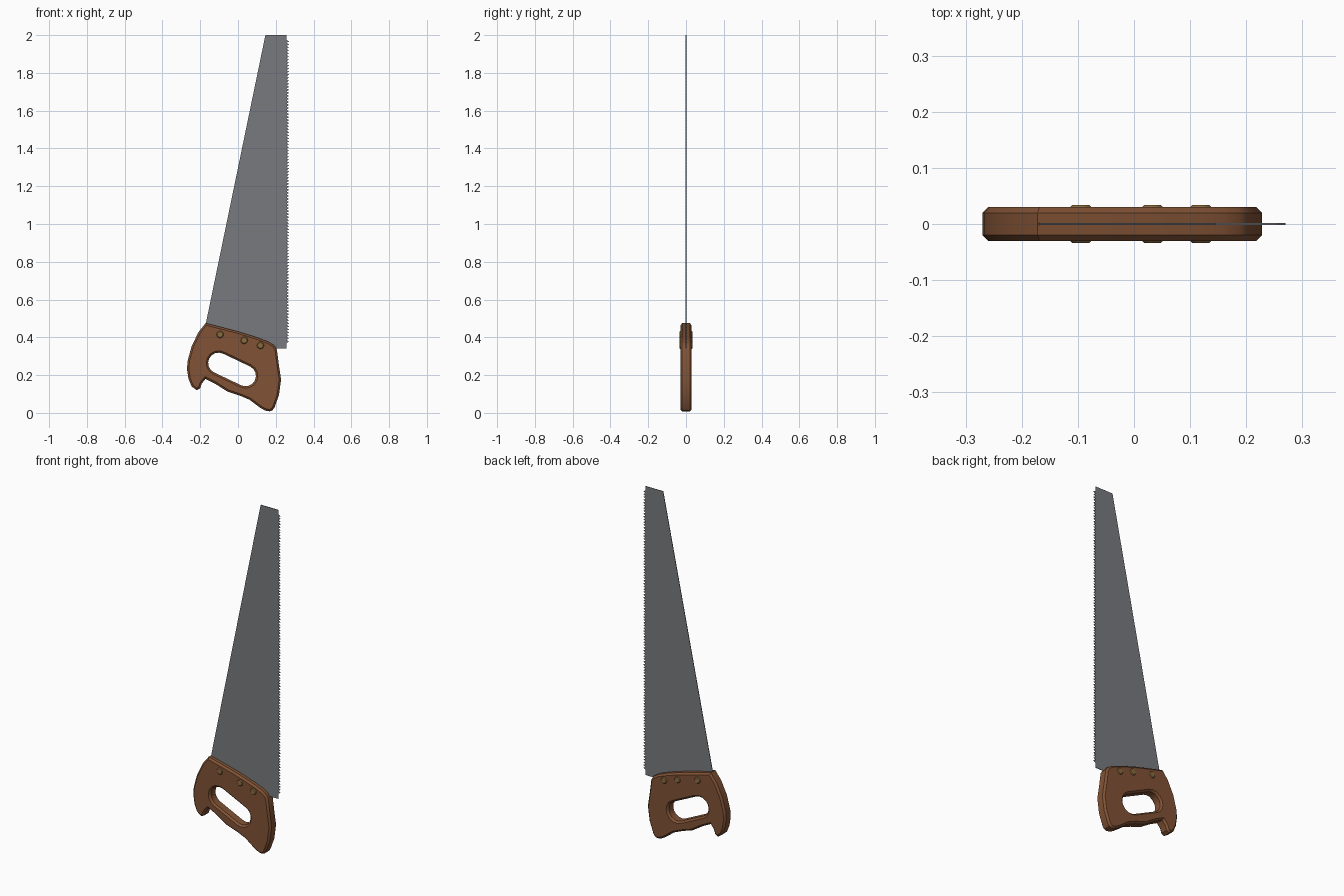
import bpy, bmesh, math
from mathutils import Matrix, Vector

if "Cube" in bpy.data.objects:
    bpy.data.objects.remove(bpy.data.objects["Cube"])


def material(name, rgb):
    m = bpy.data.materials.new(name)
    m.use_nodes = True
    m.diffuse_color = (*rgb, 1)
    m.node_tree.nodes["Principled BSDF"].inputs["Base Color"].default_value = (*rgb, 1)
    return m


wood = material("brown wood", (0.22, 0.085, 0.035))
steel = material("grey steel", (0.19, 0.195, 0.21))
brass = material("dull brass", (0.26, 0.15, 0.05))


def plate(name, loops, half, chamfer, mat):
    """Upright plate from closed x-z outlines (outer first, then holes)."""
    cu = bpy.data.curves.new(name, "CURVE")
    cu.dimensions = "2D"
    cu.fill_mode = "BOTH"
    cu.extrude = half - chamfer
    cu.bevel_depth = chamfer
    cu.bevel_resolution = 0
    cu.offset = -chamfer
    for loop in loops:
        sp = cu.splines.new("POLY")
        sp.points.add(len(loop) - 1)
        for p, (x, z) in zip(sp.points, loop):
            p.co = (x, z, 0, 1)
        sp.use_cyclic_u = True
    ob = bpy.data.objects.new(name, cu)
    bpy.context.collection.objects.link(ob)
    bpy.ops.object.select_all(action="DESELECT")
    ob.select_set(True)
    bpy.context.view_layer.objects.active = ob
    bpy.ops.object.convert(target="MESH")
    ob = bpy.context.object
    ob.data.transform(Matrix.Rotation(math.pi / 2, 4, "X"))
    ob.data.materials.clear()
    ob.data.materials.append(mat)
    bpy.ops.object.shade_smooth_by_angle(angle=math.radians(30))
    return ob


# Handle: outline runs clockwise from the upper left corner, with a grip slot
outline = [(-.172, .475), (-.08, .452), (.01, .428), (.1, .4), (.16, .377), (.192, .358),
           (.206, .335), (.216, .257), (.228, .177), (.217, .095), (.193, .028), (.182, .013),
           (.167, .008), (.145, .012), (.122, .024), (.06, .07), (.008, .092), (-.056, .113),
           (-.124, .156), (-.172, .18), (-.192, .155), (-.2, .13), (-.218, .12), (-.246, .14),
           (-.262, .18), (-.27, .23), (-.267, .275), (-.246, .352), (-.209, .428)]
a, b, r = Vector((-.103, .264)), Vector((.04, .196)), .055
lean = math.atan2(b.y - a.y, b.x - a.x)
slot = []
for centre, start in ((b, lean - math.pi / 2), (a, lean + math.pi / 2)):
    for i in range(9):
        t = start + math.pi * i / 8
        slot.append((centre.x + r * math.cos(t), centre.y + r * math.sin(t)))
plate("handle", [outline[::-1], slot[::-1]], .03, .01, wood)

# Blade: tapered sheet with a row of fine teeth along the right edge
teeth, low, high, root, tip = 100, .37, 1.975, .257, .27
edge = []
for i in range(teeth):
    z = low + (high - low) * i / teeth
    edge += [(root, z), (tip, z + (high - low) / teeth / 2)]
blade = [(-.172, .465), (-.15, .4), (.15, .34), (root, .34)] + edge + [(root, high), (root, 2), (.145, 2)]
plate("blade", [blade], .0015, 0, steel)

# Bolts: low rounded heads on both sides of the handle
for n, (x, z) in enumerate(((-.095, .415), (.033, .384), (.119, .357)), 1):
    bm = bmesh.new()
    bmesh.ops.create_cone(bm, cap_ends=True, segments=12, radius1=.019, radius2=.019, depth=.068)
    rim = [e for e in bm.edges if abs(e.verts[0].co.z - e.verts[1].co.z) < .001]
    bmesh.ops.bevel(bm, geom=rim, offset=.004, segments=1, affect="EDGES")
    bm.transform(Matrix.Translation((x, 0, z)) @ Matrix.Rotation(math.pi / 2, 4, "X"))
    me = bpy.data.meshes.new("bolt_%d" % n)
    bm.to_mesh(me)
    bm.free()
    me.materials.append(brass)
    bpy.context.collection.objects.link(bpy.data.objects.new("bolt_%d" % n, me))
